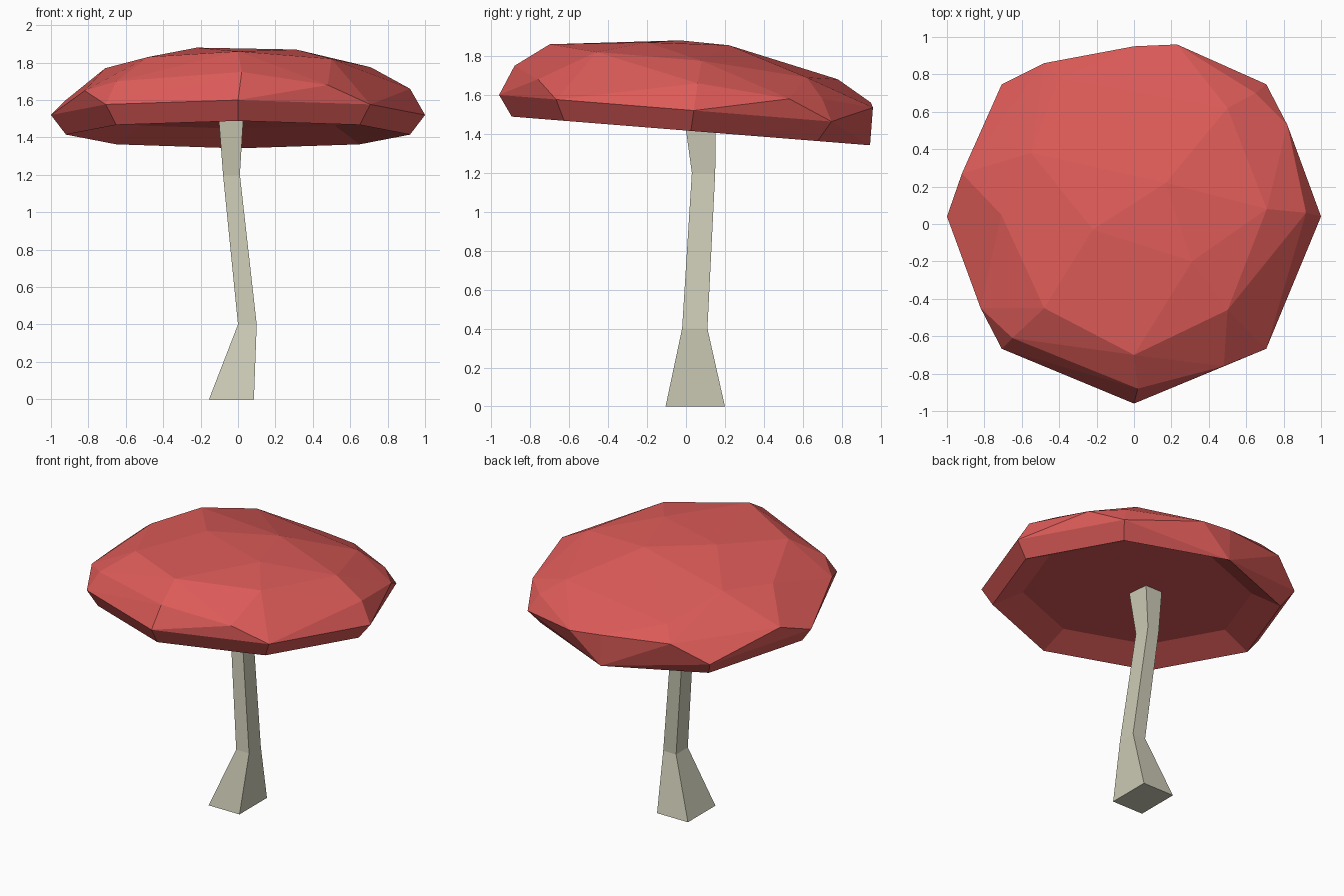
import bpy, bmesh, math
from mathutils import Vector

if "Cube" in bpy.data.objects:
    bpy.data.objects.remove(bpy.data.objects["Cube"])


def material(name, rgb):
    m = bpy.data.materials.new(name)
    m.diffuse_color = (*rgb, 1)
    m.use_nodes = True
    m.node_tree.nodes["Principled BSDF"].inputs["Base Color"].default_value = m.diffuse_color
    return m


def add_object(name, bm, mat):
    bmesh.ops.recalc_face_normals(bm, faces=bm.faces)
    me = bpy.data.meshes.new(name)
    bm.to_mesh(me)
    bm.free()
    me.materials.append(mat)
    ob = bpy.data.objects.new(name, me)
    bpy.context.collection.objects.link(ob)
    return ob


red = material("cap red", (0.72, 0.105, 0.098))
cream = material("stem cream", (0.61, 0.60, 0.47))

# Stem: bent square tube, each section is x0, x1, y0, y1, z
sections = [(-0.155, 0.085, -0.105, 0.20, 0.0), (0.0, 0.10, -0.02, 0.11, 0.40),
            (-0.08, 0.01, 0.03, 0.15, 1.20), (-0.105, 0.03, -0.015, 0.153, 1.53)]
bm = bmesh.new()
rings = [[bm.verts.new(p) for p in ((x0, y0, z), (x1, y0, z), (x1, y1, z), (x0, y1, z))]
         for x0, x1, y0, y1, z in sections]
for a, b in zip(rings, rings[1:]):
    for i in range(4):
        j = (i + 1) % 4
        bm.faces.new((a[i], a[j], b[j], b[i]))
bm.faces.new(rings[0][::-1])
bm.faces.new(rings[-1])
add_object("stem", bm, cream)


# Cap: tilted octagonal rims below, irregular facets above
def rim(radius, cy, z, count):
    pts = []
    for i in count:
        a = math.radians(90 + 45 * i)
        y = cy + radius * math.sin(a)
        pts.append((radius * math.cos(a), y, z - 0.08 * y))
    return pts


points = rim(0.92, 0.025, 1.417, range(8)) + rim(1.0, 0.04, 1.523, range(1, 8))
points += [
    # shoulder
    (0.02, -0.88, 1.75), (-0.65, -0.61, 1.70), (0.48, -0.76, 1.68), (0.92, 0.06, 1.66),
    (-0.82, -0.45, 1.65), (-0.92, 0.27, 1.60), (0.82, 0.53, 1.58), (0.65, 0.70, 1.58),
    (-0.48, 0.86, 1.59), (0.23, 0.96, 1.535), (0.0, 0.95, 1.56),
    # crown
    (0.0, -0.70, 1.86), (-0.48, -0.45, 1.83), (0.50, -0.46, 1.82), (0.71, 0.08, 1.775),
    (-0.71, 0.05, 1.77), (-0.22, -0.03, 1.88), (0.31, -0.20, 1.87), (0.17, 0.22, 1.855),
    (-0.55, 0.38, 1.80), (-0.40, 0.78, 1.68), (0.50, 0.62, 1.69)]
bm = bmesh.new()
for p in points:
    bm.verts.new(p)
bmesh.ops.convex_hull(bm, input=bm.verts[:])
bmesh.ops.delete(bm, geom=[v for v in bm.verts if not v.link_faces], context='VERTS')
bmesh.ops.recalc_face_normals(bm, faces=bm.faces)
bm.normal_update()

# Hollow underside: shallow recess inside the rim
down = Vector((0, -0.08, -1)).normalized()
under = [f for f in bm.faces if f.normal.dot(down) > 0.995]
base = bmesh.ops.dissolve_faces(bm, faces=under)["region"]
bm.normal_update()
bmesh.ops.inset_individual(bm, faces=base, thickness=0.19, depth=-0.09)
add_object("cap", bm, red)
